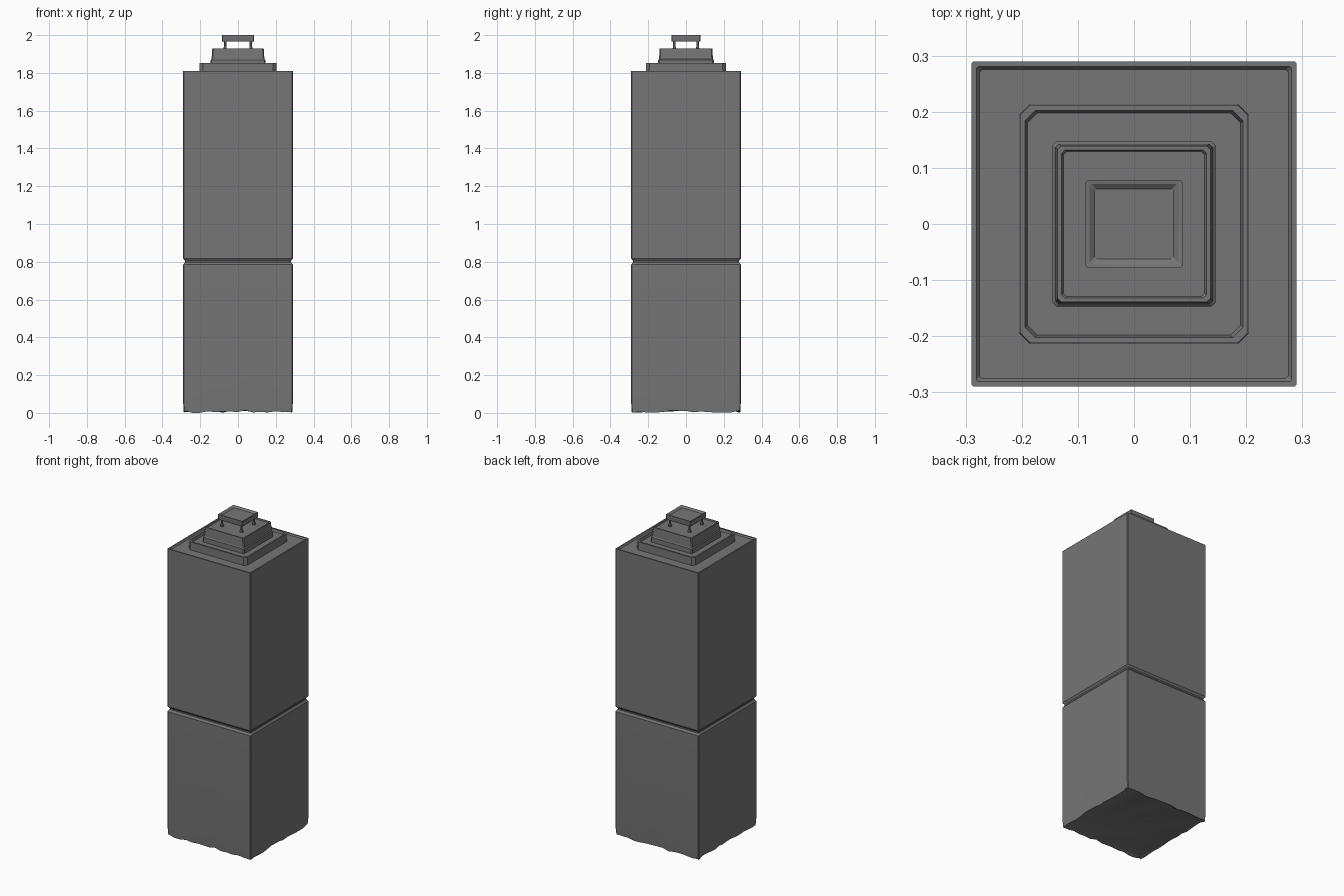
import bpy, bmesh, math, random

if "Cube" in bpy.data.objects:
    bpy.data.objects.remove(bpy.data.objects["Cube"])

random.seed(4)

concrete = bpy.data.materials.new("dark grey concrete")
concrete.diffuse_color = (0.18, 0.18, 0.18, 1.0)
concrete.use_nodes = True
concrete.node_tree.nodes["Principled BSDF"].inputs["Base Color"].default_value = concrete.diffuse_color


def ring_points(hx, hy, cut, segs):
    """Rectangle outline with cut corners, each long side split into segs."""
    corners = [(hx - cut, -hy), (hx, -hy + cut), (hx, hy - cut), (hx - cut, hy),
               (-hx + cut, hy), (-hx, hy - cut), (-hx, -hy + cut), (-hx + cut, -hy)]
    pts = []
    for i, a in enumerate(corners):
        b = corners[(i + 1) % 8]
        n = segs if i % 2 else 1
        pts += [(a[0] + (b[0] - a[0]) * k / n, a[1] + (b[1] - a[1]) * k / n) for k in range(n)]
    return pts


def loft(name, rings, cut, segs=1, ragged=0.0, centre=(0, 0)):
    """Stack of rectangular rings (half x, half y, z), capped at both ends."""
    bm = bmesh.new()
    loops = []
    for i, (hx, hy, z) in enumerate(rings):
        loop = []
        for x, y in ring_points(hx, hy, cut, segs):
            dz = random.uniform(0, ragged) if i == 1 else 0
            loop.append(bm.verts.new((x + centre[0], y + centre[1], z + dz)))
        loops.append(loop)
    n = len(loops[0])
    for a, b in zip(loops, loops[1:]):
        for k in range(n):
            bm.faces.new((a[k], a[(k + 1) % n], b[(k + 1) % n], b[k]))
    bm.faces.new(loops[0][::-1])
    bm.faces.new(loops[-1])
    bmesh.ops.recalc_face_normals(bm, faces=bm.faces)
    me = bpy.data.meshes.new(name)
    bm.to_mesh(me)
    bm.free()
    me.materials.append(concrete)
    ob = bpy.data.objects.new(name, me)
    bpy.context.collection.objects.link(ob)
    bpy.context.view_layer.objects.active = ob
    ob.select_set(True)
    bpy.ops.object.shade_smooth_by_angle(angle=math.radians(25))
    ob.select_set(False)
    return ob


# Main shaft: ragged foot, recessed belt at mid height, low roof parapet
loft("tower_shaft", [
    (0.27, 0.27, 0.012), (0.287, 0.287, 0.0), (0.29, 0.29, 0.05),
    (0.29, 0.29, 0.785), (0.281, 0.281, 0.797), (0.281, 0.281, 0.805),
    (0.29, 0.29, 0.817), (0.29, 0.29, 1.81), (0.281, 0.281, 1.81),
    (0.275, 0.275, 1.802)], cut=0.004, segs=14, ragged=0.014)

# Lower roof tier with cut corners and a thin rim
loft("lower_roof_tier", [
    (0.204, 0.213, 1.79), (0.203, 0.212, 1.852), (0.194, 0.202, 1.852),
    (0.190, 0.198, 1.838)], cut=0.018)

# Upper roof tier, stepped and tapered slightly
loft("upper_roof_tier", [
    (0.145, 0.147, 1.82), (0.145, 0.147, 1.868), (0.140, 0.143, 1.873),
    (0.136, 0.139, 1.93), (0.129, 0.132, 1.93), (0.126, 0.129, 1.924)], cut=0.006)

# Four posts holding the top slab
for sx in (-1, 1):
    for sy in (-1, 1):
        loft("slab_post", [
            (0.009, 0.009, 1.92), (0.008, 0.008, 1.935), (0.006, 0.006, 1.942),
            (0.006, 0.006, 1.958), (0.009, 0.009, 1.972)],
            cut=0.003, centre=(sx * 0.068, sy * 0.062))

# Top slab with a shallow dished surface
loft("top_slab", [
    (0.084, 0.076, 1.967), (0.086, 0.078, 1.972), (0.086, 0.078, 2.0),
    (0.079, 0.071, 1.999), (0.070, 0.062, 1.992)], cut=0.003)
